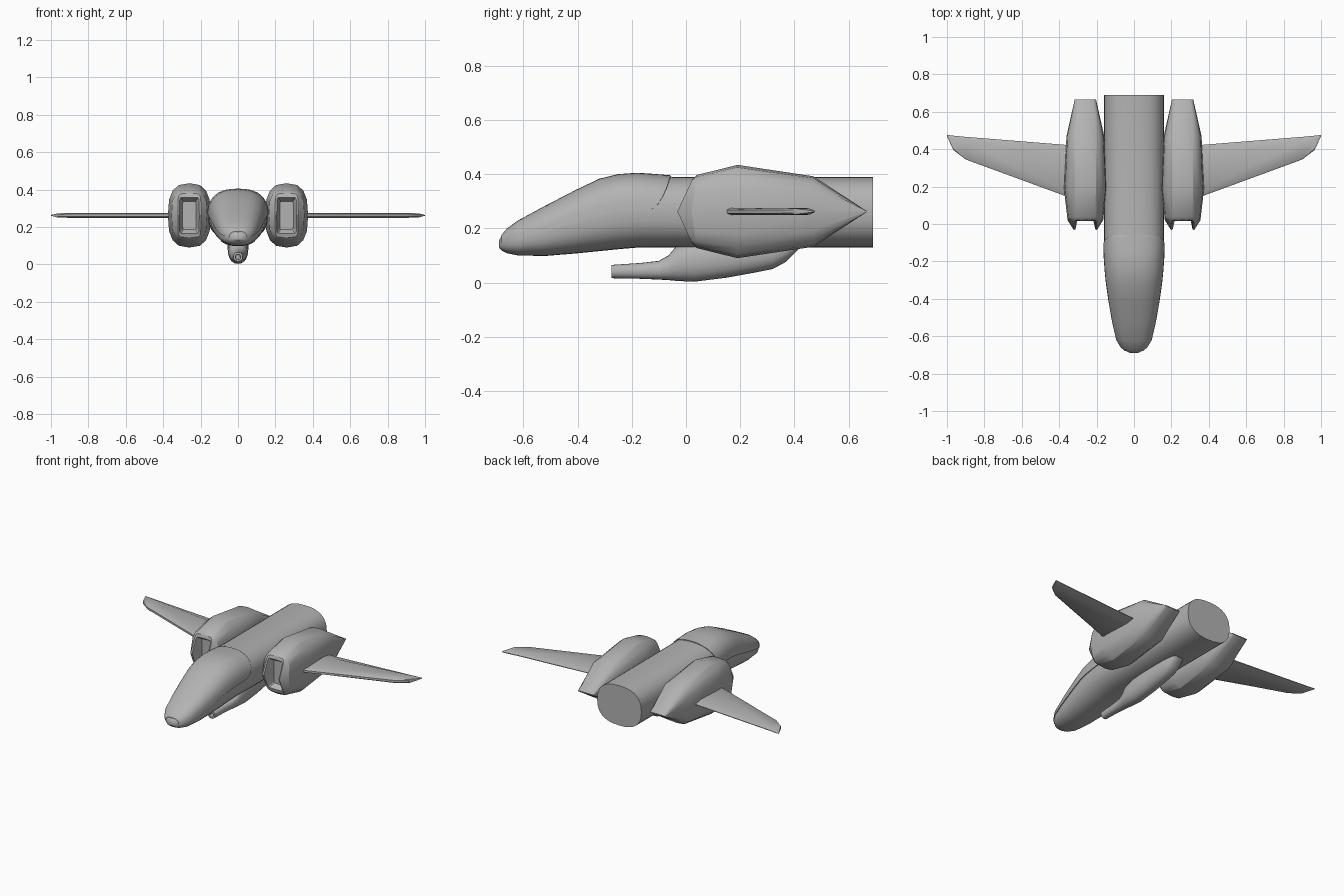
import bpy, bmesh
from math import sin, cos, pi, radians

cube = bpy.data.objects.get("Cube")
if cube:
    bpy.data.objects.remove(cube)

grey = bpy.data.materials.new("hull_grey")
grey.use_nodes = True
grey.diffuse_color = (0.45, 0.45, 0.45, 1)
grey.node_tree.nodes["Principled BSDF"].inputs["Base Color"].default_value = (0.45, 0.45, 0.45, 1)


def loft(name, rings, angle=30):
    """Skin a list of equal closed rings and cap both ends."""
    bm = bmesh.new()
    rows = [[bm.verts.new(p) for p in ring] for ring in rings]
    for a, b in zip(rows, rows[1:]):
        for i in range(len(a)):
            j = (i + 1) % len(a)
            bm.faces.new((a[i], a[j], b[j], b[i]))
    bm.faces.new(rows[0])
    bm.faces.new(rows[-1])
    bmesh.ops.recalc_face_normals(bm, faces=bm.faces)
    mesh = bpy.data.meshes.new(name)
    bm.to_mesh(mesh)
    bm.free()
    mesh.materials.append(grey)
    obj = bpy.data.objects.new(name, mesh)
    bpy.context.collection.objects.link(obj)
    bpy.ops.object.select_all(action="DESELECT")
    obj.select_set(True)
    bpy.context.view_layer.objects.active = obj
    bpy.ops.object.shade_smooth_by_angle(angle=radians(angle))
    return obj


def squircle(a, power):
    """Point of a unit rounded square at angle a."""
    def f(v):
        return (1 if v >= 0 else -1) * abs(v) ** (2 / power)
    return f(cos(a)), f(sin(a))


def ring(y, cx, zc, hw, hh, power=2.5, sweep=0.0, count=32):
    """Cross-section across y; sweep pushes its top and bottom back."""
    pts = []
    for i in range(count):
        u, v = squircle(2 * pi * i / count, power)
        pts.append((cx + hw * u, y + sweep * abs(v), zc + hh * v))
    return pts


# Fuselage: y, bottom, top, half width
HULL = [
    (-0.69, 0.130, 0.155, 0.02), (-0.68, 0.118, 0.172, 0.042),
    (-0.66, 0.108, 0.195, 0.066), (-0.62, 0.10, 0.224, 0.09),
    (-0.52, 0.098, 0.278, 0.113), (-0.41, 0.107, 0.335, 0.132),
    (-0.32, 0.116, 0.378, 0.145), (-0.25, 0.123, 0.395, 0.152),
    (-0.18, 0.129, 0.40, 0.157), (-0.12, 0.13, 0.396, 0.159),
    (-0.05, 0.13, 0.39, 0.16), (0.69, 0.13, 0.39, 0.16),
]


def hull_at(y):
    for a, b in zip(HULL, HULL[1:]):
        if y <= b[0]:
            t = (y - a[0]) / (b[0] - a[0])
            return [p + t * (q - p) for p, q in zip(a, b)][1:]


loft("fuselage", [ring(y, 0, (b + t) / 2, w, (t - b) / 2) for y, b, t, w in HULL])


# Canopy: thin raised shell over the upper nose, rear edge curving up
def canopy_ring(y, start):
    b, t, w = hull_at(y)
    arc = [start + (pi - 2 * start) * i / 20 for i in range(21)]
    pts = []
    for grow, angles in ((0.005, arc), (-0.008, arc[::-1])):
        for a in angles:
            u, v = squircle(a, 2.5)
            pts.append(((w + grow) * u, y, (b + t) / 2 + ((t - b) / 2 + grow) * v))
    return pts


front = [(h[0], 0.0) for h in HULL if -0.685 < h[0] < -0.15]
rear = [(-0.15, 0.01), (-0.12, 0.04), (-0.1, 0.16), (-0.085, 0.36),
        (-0.072, 0.62), (-0.063, 0.95), (-0.058, 1.3)]
loft("canopy", [canopy_ring(y, a) for y, a in front + rear])

# Engine nacelle: y, half width, half height, squareness, sweep
NACELLE = [
    (0.05, 0.036, 0.075, 12, 0.0),     # intake back wall
    (-0.028, 0.053, 0.097, 12, 0.045), # intake opening
    (-0.032, 0.062, 0.118, 7, 0.055),  # chevron lip
    (0.02, 0.095, 0.135, 3.2, 0.02),
    (0.19, 0.115, 0.172, 2.7, 0.0),
    (0.47, 0.101, 0.13, 3.2, 0.0),
    (0.665, 0.057, 0.003, 6, 0.0),     # wedge tail
]

# Wing: x, leading edge, trailing edge, half thickness
WING = [(0.30, 0.125, 0.418, 0.013), (0.90, 0.345, 0.466, 0.013),
        (0.965, 0.395, 0.472, 0.011), (1.0, 0.468, 0.477, 0.002)]


def wing_ring(s, x, lead, trail, h):
    chord, z = trail - lead, 0.262
    nose, tail = lead + 0.06 * chord, trail - 0.2 * chord
    section = [(lead, h * 0.5), (nose, h), (tail, h), (trail, h * 0.15)]
    return ([(s * x, y, z + d) for y, d in section]
            + [(s * x, y, z - d) for y, d in section[::-1]])


for side, s in (("left", 1), ("right", -1)):
    loft(side + "_nacelle",
         [ring(y, s * 0.26, 0.262, w, h, p, sw, 16) for y, w, h, p, sw in NACELLE])
    loft(side + "_wing", [wing_ring(s, *w) for w in WING])

# Belly gun: hollow barrel flowing into a pod (y, bottom, top, half width)
GUN = [
    (-0.20, 0.028, 0.052, 0.012), (-0.275, 0.026, 0.054, 0.014),
    (-0.275, 0.016, 0.065, 0.025), (-0.17, 0.014, 0.072, 0.029),
    (-0.10, 0.011, 0.08, 0.036), (-0.065, 0.009, 0.10, 0.043),
    (-0.035, 0.006, 0.135, 0.05), (0.03, 0.003, 0.155, 0.055),
    (0.15, 0.018, 0.165, 0.056), (0.25, 0.036, 0.17, 0.054),
    (0.32, 0.05, 0.17, 0.051), (0.37, 0.077, 0.17, 0.046),
    (0.42, 0.128, 0.17, 0.036),
]
loft("belly_gun", [ring(y, 0, (b + t) / 2, w, (t - b) / 2, 2.2, 0, 20)
                   for y, b, t, w in GUN])
